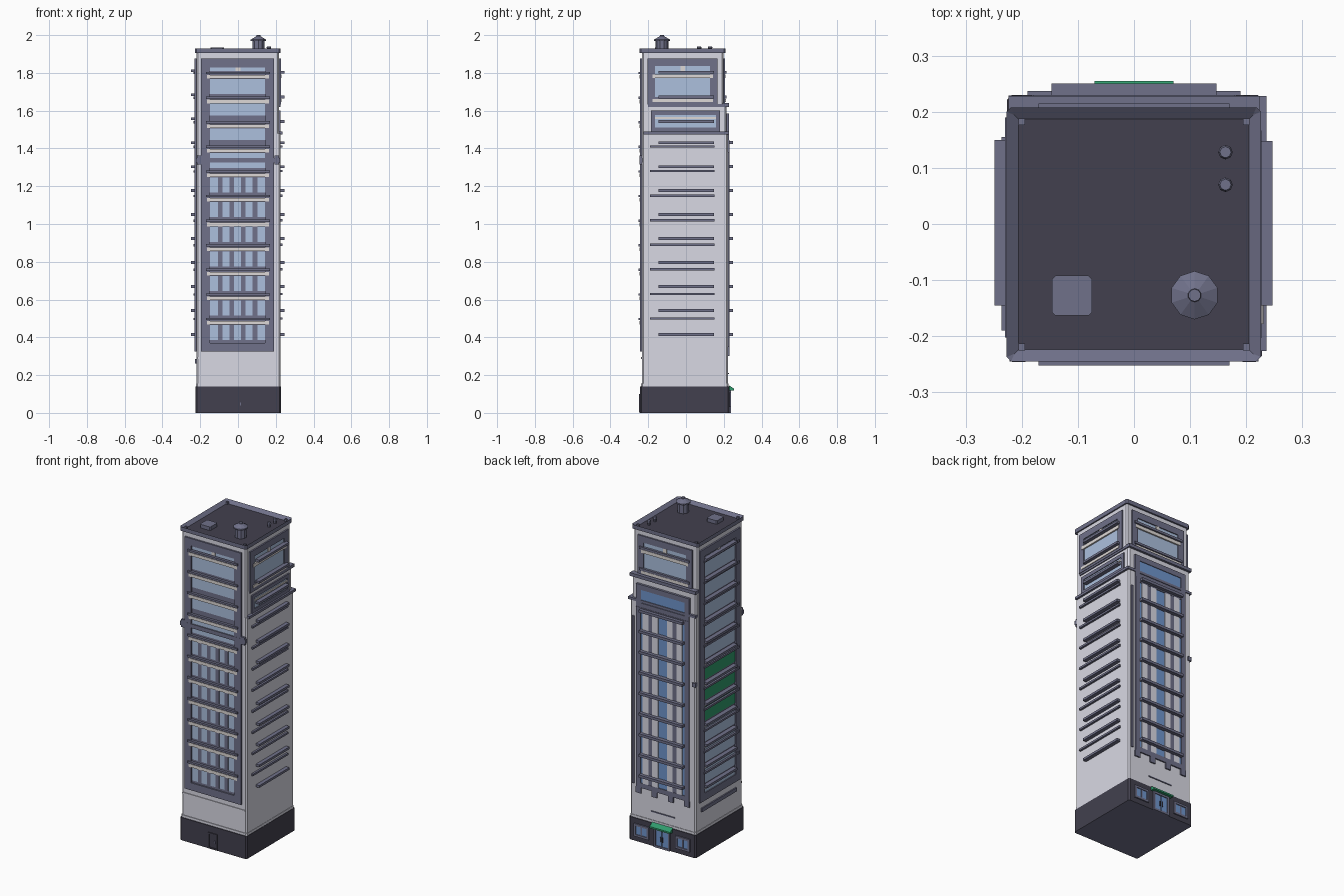
import bpy, bmesh, math
from mathutils import Matrix, Vector

if "Cube" in bpy.data.objects:
    bpy.data.objects.remove(bpy.data.objects["Cube"])


def material(name, rgb):
    m = bpy.data.materials.new(name)
    lin = [(c / 255 / 12.92 if c < 11 else ((c / 255 + 0.055) / 1.055) ** 2.4) for c in rgb]
    m.diffuse_color = (*lin, 1)
    m.use_nodes = True
    m.node_tree.nodes["Principled BSDF"].inputs["Base Color"].default_value = m.diffuse_color
    return m


WALL = material("pale_wall", (217, 217, 228))
SLATE = material("slate_trim", (112, 113, 138))
DARK = material("dark_stone", (66, 64, 78))
SILL = material("warm_sill", (222, 217, 215))
GLASS = material("light_glass", (172, 192, 222))
BLUE = material("blue_glass", (112, 150, 205))
GREEN = material("green_awning", (48, 154, 108))

parts = {}  # name -> (material, list of boxes)


def box(name, mat, x0, x1, y0, y1, z0, z1):
    parts.setdefault(name, (mat, []))[1].append((x0, x1, y0, y1, z0, z1))


def panel(side, name, mat, u0, u1, z0, z1, d0, d1):
    """Box on one facade: u runs along it, d is the distance from the axis."""
    name = side + "_" + name
    if side == "front":
        box(name, mat, u0, u1, -d1, -d0, z0, z1)
    elif side == "back":
        box(name, mat, u0, u1, d0, d1, z0, z1)
    elif side == "left":
        box(name, mat, -d1, -d0, u0, u1, z0, z1)
    else:
        box(name, mat, d0, d1, u0, u1, z0, z1)


def frame(side, u0, u1, z0, z1, w, d0, d1, name="frame", mat=SLATE):
    panel(side, name, mat, u0, u0 + w, z0, z1, d0, d1)
    panel(side, name, mat, u1 - w, u1, z0, z1, d0, d1)
    panel(side, name, mat, u0 + w, u1 - w, z0, z0 + w, d0, d1)
    panel(side, name, mat, u0 + w, u1 - w, z1 - w, z1, d0, d1)


def finish(bm, name, mats):
    me = bpy.data.meshes.new(name)
    bmesh.ops.recalc_face_normals(bm, faces=bm.faces)
    bm.to_mesh(me)
    bm.free()
    for m in mats:
        me.materials.append(m)
    ob = bpy.data.objects.new(name, me)
    bpy.context.collection.objects.link(ob)
    return ob


def prism(name, mat, x0, x1, y0, y1, z0, z1, c=0.008, recess=None, under=None):
    """Block with chamfered upright corners, optionally with a sunken top or its own underside colour."""
    bm = bmesh.new()
    pts = [(x0 + c, y0), (x1 - c, y0), (x1, y0 + c), (x1, y1 - c),
           (x1 - c, y1), (x0 + c, y1), (x0, y1 - c), (x0, y0 + c)]
    f = bm.faces.new([bm.verts.new((x, y, z0)) for x, y in pts])
    r = bmesh.ops.extrude_face_region(bm, geom=[f])
    bmesh.ops.translate(bm, vec=(0, 0, z1 - z0),
                        verts=[v for v in r["geom"] if isinstance(v, bmesh.types.BMVert)])
    bm.normal_update()
    if recess:
        top = max(bm.faces, key=lambda q: q.calc_center_median().z)
        bmesh.ops.inset_region(bm, faces=[top], thickness=recess[0])
        for v in top.verts:
            v.co.z -= recess[1]
        top.material_index = 1
    if under:
        min(bm.faces, key=lambda q: q.calc_center_median().z).material_index = 1
    return finish(bm, name, [mat, under or DARK])


def lathe(name, mat, x, y, rings, sides):
    """Stack of cone sections; rings are (radius, z)."""
    bm = bmesh.new()
    for (r0, z0), (r1, z1) in zip(rings, rings[1:]):
        bmesh.ops.create_cone(bm, cap_ends=True, segments=sides, radius1=r0, radius2=r1, depth=z1 - z0,
                              matrix=Matrix.Translation((x, y, (z0 + z1) / 2)))
    return finish(bm, name, [mat])


# main masses
prism("base", DARK, -0.226, 0.228, -0.243, 0.230, 0, 0.14, under=SLATE)
prism("lower_tower", WALL, -0.220, 0.224, -0.234, 0.222, 0.14, 1.48)
prism("middle_tower", WALL, -0.220, 0.218, -0.234, 0.214, 1.48, 1.63)
prism("upper_tower", WALL, -0.220, 0.218, -0.234, 0.198, 1.63, 1.906)
prism("base_string_course", WALL, -0.223, 0.226, -0.238, 0.225, 0.14, 0.155)
prism("roof_parapet", SLATE, -0.227, 0.226, -0.245, 0.208, 1.905, 1.93, 0.008, (0.023, 0.018))
panel("front", "lower_course", WALL, -0.215, 0.215, 0.285, 0.295, 0.23, 0.238)

# ledges where the tower steps back
box("right_ledge", SLATE, 0.212, 0.236, -0.226, 0.226, 1.475, 1.49)
box("back_ledge", SLATE, -0.224, 0.236, 0.205, 0.228, 1.475, 1.49)
box("upper_back_ledge", SLATE, -0.224, 0.224, 0.192, 0.228, 1.62, 1.64)
box("upper_right_ledge", SLATE, 0.212, 0.224, -0.2, 0.2, 1.62, 1.636)

# front and left facades: tall frame, window rows, sills and projecting bars
for side, wall, first, pitch, rows in (("front", 0.234, 0.497, 0.1302, 11), ("left", 0.220, 0.415, 0.127, 12)):
    u0, u1 = (-0.148, 0.145) if side == "front" else (-0.155, 0.145)
    frame(side, u0 - 0.047, u1 + 0.045, 0.325, 1.875, 0.046, wall - 0.002, wall + 0.010)
    panel(side, "spandrels", SLATE, u0, u1, 0.37, 1.83, wall - 0.002, wall + 0.002)
    panel(side, "top_window", GLASS, u0, u1, first + (rows - 1) * pitch + 0.01, 1.835, wall, wall + 0.004)
    panel(side, "top_lamp", SILL, -0.012, 0.012, 1.81, 1.835, wall, wall + 0.008)
    for i in range(rows):
        b = first + i * pitch
        low = max(b - 0.112, 0.355)
        top = b - 0.032 if side == "front" else b - 0.024
        if side == "front" and i in (8, 9):
            low += 0.018
        if top - 0.004 > low:
            blind = side == "left" and i in (4, 5, 6)
            panel(side, "blinds" if blind else "windows", GREEN if blind else GLASS,
                  u0, u1, low, top, wall, wall + 0.004)
            if side == "front" and i < 7:
                for k in (-0.093, -0.032, 0.029, 0.09):
                    panel(side, "mullions", SLATE, k - 0.012, k + 0.012, low, top, wall, wall + 0.007)
        if side == "front":
            panel(side, "sills", SILL, -0.165, 0.165, b - 0.030, b - 0.011, wall, wall + 0.012)
            panel(side, "bars", SLATE, -0.17, 0.17, b - 0.006, b + 0.006, wall, 0.252)
        else:
            panel(side, "sills", SILL, u0, u1, b - 0.022, b - 0.010, wall, wall + 0.009)
            panel(side, "bars", SLATE, -0.145, 0.15, b - 0.007, b + 0.007, wall, 0.249)
            if i < 11:
                panel(side, "low_bars", SLATE, -0.19, 0.155, 0.491 + i * 0.1302, 0.503 + i * 0.1302, wall, 0.236)

# front ledge with end blocks, service door
panel("front", "mid_ledge", SLATE, -0.222, 0.222, 1.325, 1.35, 0.23, 0.245)
for s in (-1, 1):
    panel("front", "ledge_blocks", SLATE, s * 0.205 - 0.012, s * 0.205 + 0.012, 1.315, 1.362, 0.23, 0.246)
frame("front", -0.032, 0.032, 0.002, 0.1, 0.008, 0.24, 0.248, "service_door_frame", DARK)
panel("front", "door_knob", SLATE, 0.01, 0.016, 0.04, 0.055, 0.24, 0.247)
panel("left", "low_band", SLATE, -0.17, 0.17, 0.262, 0.285, 0.218, 0.228)

# right facade: blank wall with paired louvre bars
for i in range(9):
    z = 0.415 + i * 0.127
    panel("right", "bars", SLATE, -0.145, 0.148, z - 0.007, z + 0.007, 0.22, 0.247)
    if i < 8:
        z = 0.5 + i * 0.13
        panel("right", "low_bars", SLATE, -0.19, 0.152, z - 0.006, z + 0.006, 0.22, 0.236)

# large top-storey windows on the right and back
for side, wall, c in (("right", 0.218, -0.018), ("back", 0.198, 0)):
    frame(side, c - 0.185, c + 0.185, 1.632, 1.876, 0.04, wall - 0.002, wall + 0.009, "upper_frame")
    panel(side, "upper_glass", GLASS, c - 0.147, c + 0.147, 1.67, 1.838, wall - 0.002, wall + 0.003)
    panel(side, "upper_sills", SILL, c - 0.16, c + 0.16, 1.772, 1.792, wall, wall + 0.012)
    panel(side, "upper_sills", SILL, c - 0.16, c + 0.16, 1.646, 1.662, wall, wall + 0.013)
    panel(side, "upper_lamp", SILL, c - 0.012, c + 0.012, 1.81, 1.836, wall, wall + 0.008)
    for z in (1.803, 1.672):
        if side == "right":
            panel(side, "upper_bars", SLATE, -0.145, 0.148, z - 0.007, z + 0.007, wall, 0.247)
        else:
            panel(side, "upper_bars", SLATE, -0.17, 0.17, z - 0.007, z + 0.007, wall, 0.215)

# step windows under the upper ledges
frame("right", -0.185, 0.18, 1.49, 1.6, 0.022, 0.215, 0.226, "step_frame")
panel("right", "step_glass", GLASS, -0.165, 0.16, 1.51, 1.58, 0.215, 0.221)
panel("right", "step_bar", SLATE, -0.145, 0.148, 1.536, 1.55, 0.215, 0.246)
panel("right", "step_sill", SILL, -0.165, 0.16, 1.556, 1.566, 0.215, 0.226)
frame("back", -0.18, 0.18, 1.44, 1.585, 0.032, 0.212, 0.228, "step_frame")
panel("back", "step_glass", BLUE, -0.15, 0.15, 1.47, 1.555, 0.212, 0.224)

# back facade: glass shaft with pale piers, slate edges and cross bars
frame("back", -0.18, 0.18, 0.335, 1.445, 0.03, 0.22, 0.230)
panel("back", "glass_shaft", BLUE, -0.15, 0.15, 0.365, 1.415, 0.22, 0.225)
for u in (-0.115, -0.05, 0.05, 0.115):
    panel("back", "piers", WALL, u - 0.019, u + 0.019, 0.365, 1.415, 0.22, 0.230)
for u in (-0.083, 0.083):
    panel("back", "pier_edge_strips", SLATE, u - 0.014, u + 0.014, 0.365, 1.415, 0.22, 0.228)
for u in (-0.165, -0.055, 0.055, 0.165):
    panel("back", "frame_tabs", SLATE, u - 0.018, u + 0.018, 0.3, 0.336, 0.22, 0.230)
for i in range(9):
    z = 0.415 + i * 0.127
    panel("back", "bars", SLATE, -0.147, 0.147, z - 0.008, z + 0.008, 0.22, 0.25)
panel("back", "drain_pipe", SLATE, 0.195, 0.207, 0.35, 1.38, 0.22, 0.229)
panel("back", "corner_block", SLATE, -0.224, -0.2, 1.05, 1.075, 0.21, 0.229)
panel("back", "name_rail", SLATE, -0.08, 0.08, 0.205, 0.211, 0.22, 0.227)

# street entrance: double door, awning, shop windows
frame("back", -0.055, 0.055, 0.0, 0.118, 0.012, 0.228, 0.238, "door_frame")
for s in (-1, 1):
    panel("back", "doors", BLUE, s * 0.022 - 0.019, s * 0.022 + 0.019, 0.012, 0.106, 0.228, 0.233)
    panel("back", "door_handles", DARK, s * 0.008 - 0.003, s * 0.008 + 0.003, 0.04, 0.07, 0.23, 0.237)
    c = s * 0.14
    frame("back", c - 0.05, c + 0.05, 0.03, 0.108, 0.013, 0.228, 0.237, "shop_frame")
    panel("back", "shop_glass", BLUE, c - 0.037, c + 0.037, 0.043, 0.095, 0.228, 0.232)
    panel("back", "shop_mullions", SLATE, c - 0.004, c + 0.004, 0.043, 0.095, 0.228, 0.235)
bm = bmesh.new()
side_pts = [(0.228, 0.118), (0.255, 0.118), (0.255, 0.128), (0.228, 0.145)]
f = bm.faces.new([bm.verts.new((-0.07, y, z)) for y, z in side_pts])
r = bmesh.ops.extrude_face_region(bm, geom=[f])
bmesh.ops.translate(bm, vec=(0.14, 0, 0), verts=[v for v in r["geom"] if isinstance(v, bmesh.types.BMVert)])
finish(bm, "entrance_awning", [GREEN])

# roof fittings
prism("roof_hatch", SLATE, -0.146, -0.075, -0.163, -0.092, 1.908, 1.934, 0.006)
lathe("chimney_vent", SLATE, 0.108, -0.127, [(0.034, 1.91), (0.034, 1.972)], 10)
lathe("chimney_cap", SLATE, 0.108, -0.127, [(0.043, 1.968), (0.043, 1.976), (0.012, 1.994), (0.011, 2.0)], 10)
for y in (0.07, 0.128):
    lathe("roof_pipe", SLATE, 0.163, y, [(0.009, 1.91), (0.009, 1.93), (0.013, 1.931), (0.010, 1.94)], 8)
for x in (-0.2, 0.2):
    for y in (-0.219, 0.182):
        box("parapet_corner_brackets", SLATE, x - 0.006, x + 0.006, y - 0.006, y + 0.006, 1.91, 1.926)

# turn the collected boxes into one object per part name
for name, (mat, boxes) in parts.items():
    bm = bmesh.new()
    for x0, x1, y0, y1, z0, z1 in boxes:
        mtx = Matrix.Translation(((x0 + x1) / 2, (y0 + y1) / 2, (z0 + z1) / 2)) @ \
            Matrix.Diagonal((x1 - x0, y1 - y0, z1 - z0, 1))
        bmesh.ops.create_cube(bm, size=1, matrix=mtx)
    finish(bm, name, [mat])
